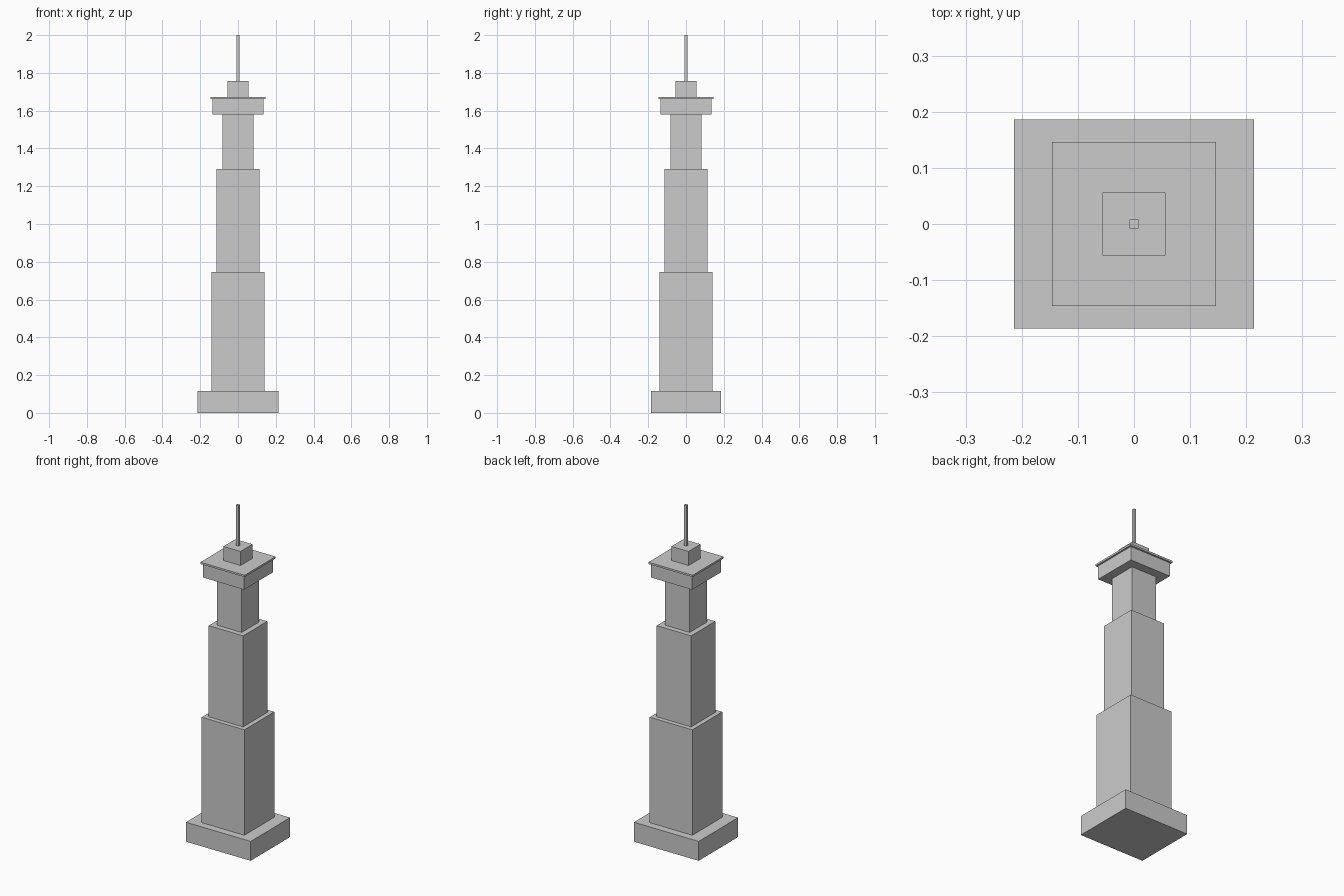
import bpy

if "Cube" in bpy.data.objects:
    bpy.data.objects.remove(bpy.data.objects["Cube"])

def box(name, width, depth, z0, z1):
    """Box centred on the tower axis, spanning z0 to z1."""
    bpy.ops.mesh.primitive_cube_add(size=1, location=(0, 0, (z0 + z1) / 2))
    ob = bpy.context.object
    ob.name = ob.data.name = name
    ob.scale = (width, depth, z1 - z0)
    bpy.ops.object.transform_apply(location=False, rotation=False, scale=True)
    return ob

# Tower tiers from the ground up: name, width, depth, bottom, top
tiers = [
    ("base_plinth", 0.428, 0.372, 0.0, 0.116),
    ("lower_shaft", 0.282, 0.282, 0.116, 0.746),
    ("middle_shaft", 0.228, 0.228, 0.746, 1.29),
    ("upper_shaft", 0.165, 0.165, 1.29, 1.58),
    ("observation_deck", 0.271, 0.271, 1.58, 1.662),
    ("deck_roof", 0.292, 0.292, 1.662, 1.673),
    ("roof_cabin", 0.113, 0.113, 1.673, 1.757),
    ("mast", 0.016, 0.016, 1.757, 2.0),
]
for tier in tiers:
    box(*tier)
